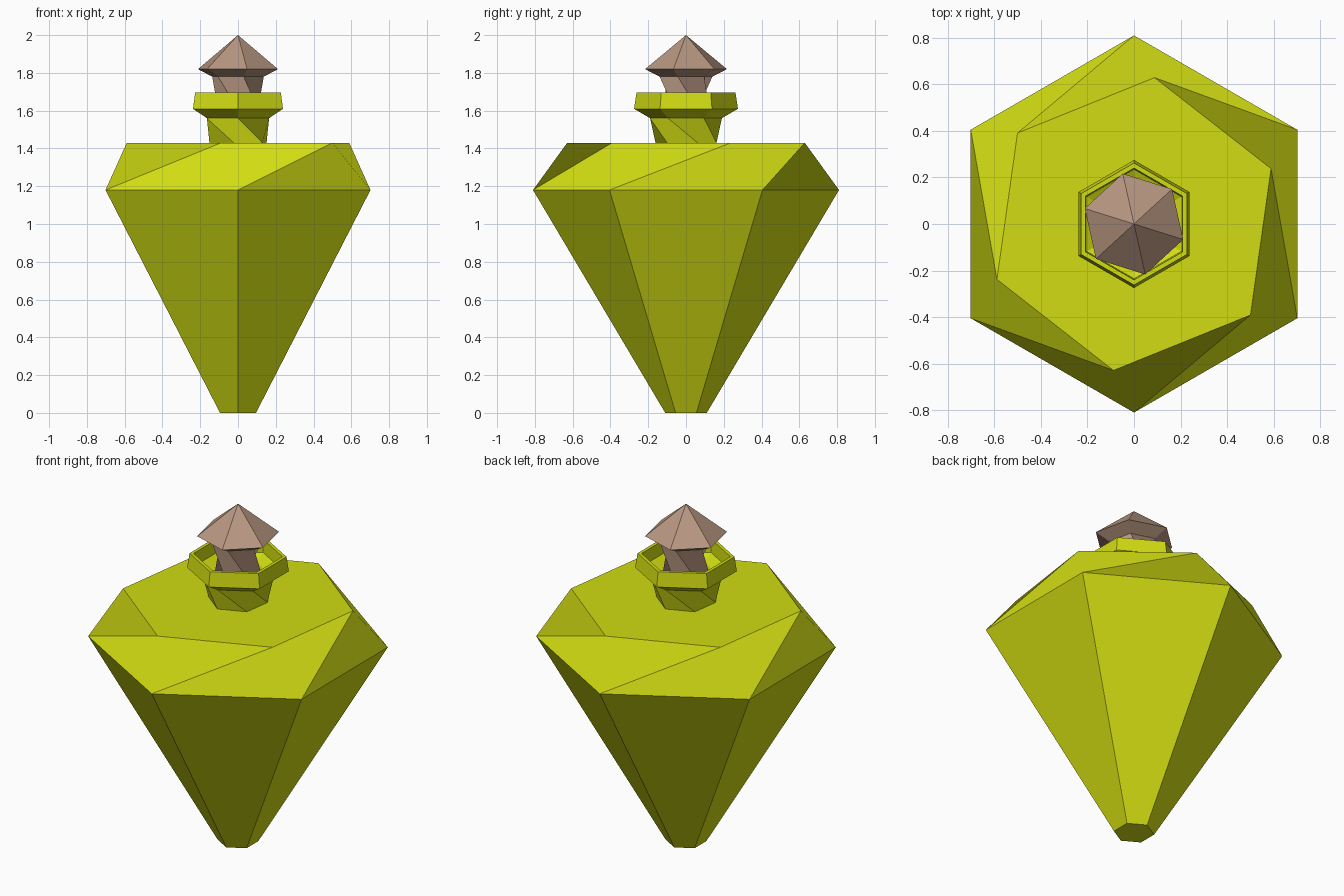
import bpy
import bmesh
from math import cos, sin, radians

cube = bpy.data.objects.get("Cube")
if cube:
    bpy.data.objects.remove(cube, do_unlink=True)

SIDES = 6


def make_material(name, color):
    mat = bpy.data.materials.new(name)
    mat.use_nodes = True
    mat.diffuse_color = color
    mat.node_tree.nodes["Principled BSDF"].inputs["Base Color"].default_value = color
    return mat


def lathe(name, rings, mat, cap_start=False, cap_end=False):
    """Join six-sided rings given as (radius, height, turn in degrees); radius 0 makes a tip."""
    bm = bmesh.new()
    loops = []
    for radius, z, turn in rings:
        count = SIDES if radius else 1
        loops.append([bm.verts.new((radius * cos(radians(turn + 60 * k)),
                                    radius * sin(radians(turn + 60 * k)), z))
                      for k in range(count)])
    for low, up in zip(loops, loops[1:]):
        for k in range(SIDES):
            n = (k + 1) % SIDES
            if len(up) == 1:
                bm.faces.new((low[k], low[n], up[0]))
            else:
                bm.faces.new((low[n], up[n], up[k], low[k]))
    if cap_start:
        bm.faces.new(loops[0][::-1])
    if cap_end:
        bm.faces.new(loops[-1])
    mesh = bpy.data.meshes.new(name)
    bm.to_mesh(mesh)
    bm.free()
    mesh.materials.append(mat)
    obj = bpy.data.objects.new(name, mesh)
    bpy.context.collection.objects.link(obj)
    return obj


yellow = make_material("yellow_green", (0.64, 0.72, 0.006, 1))
tan = make_material("dusty_tan", (0.48, 0.31, 0.22, 1))

# Tapered body with a twisted shoulder
lathe("body", [(0.11, 0, 30), (0.81, 1.18, 30), (0.635, 1.43, 82)], yellow, True, True)

# Twisted neck opening into a hollow collar
lathe("neck_and_collar", [
    (0.163, 1.43, 82), (0.19, 1.56, 30), (0.275, 1.61, 30), (0.262, 1.695, 30),
    (0.24, 1.695, 30), (0.235, 1.62, 30), (0.17, 1.59, 30),
], yellow, cap_end=True)

# Twisted stem with a pointed stopper
lathe("stopper", [
    (0.125, 1.59, 94.5), (0.143, 1.78, 42.5), (0.222, 1.82, 42.5), (0, 2, 0),
], tan, cap_start=True)
